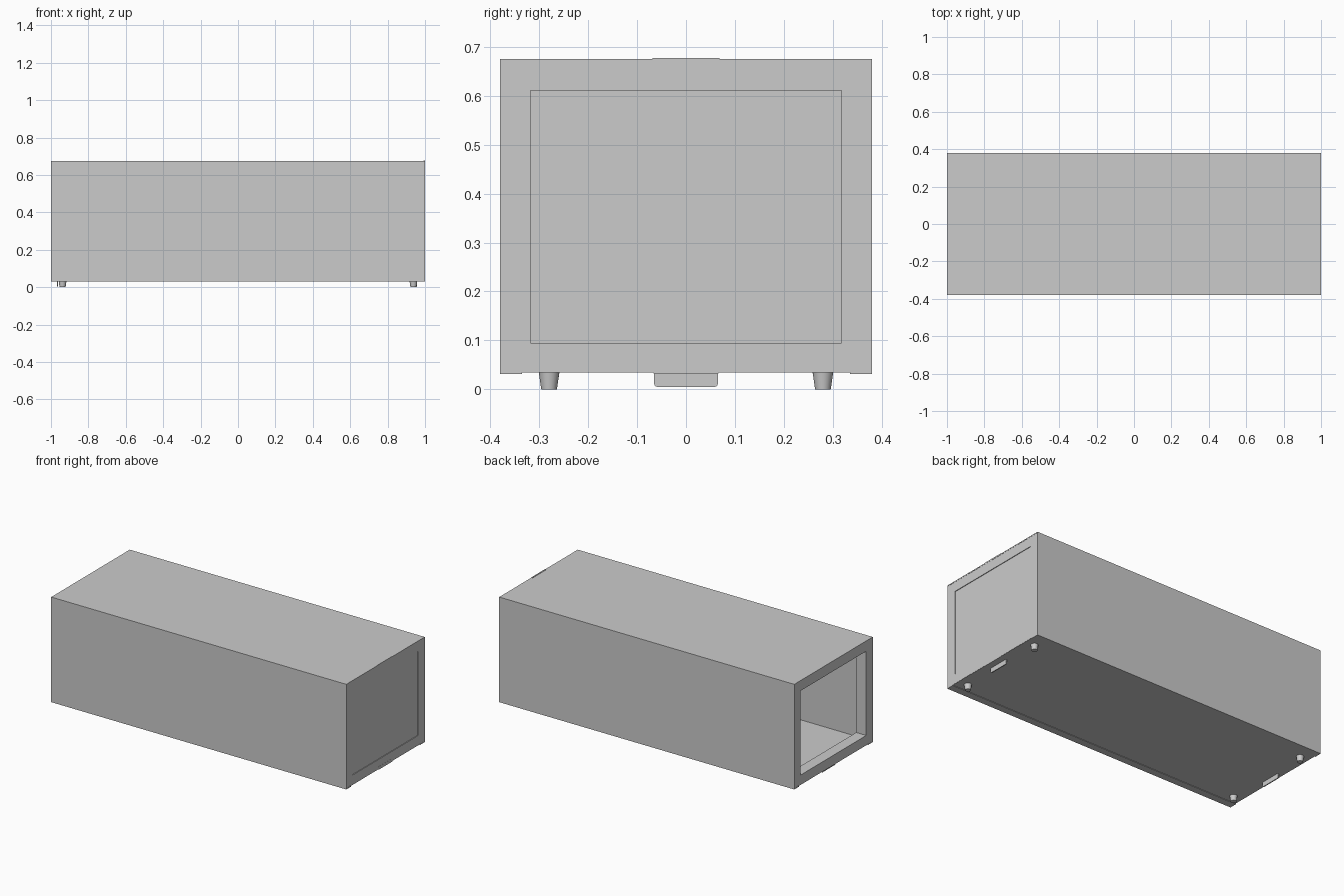
import bpy, bmesh
from math import pi

if "Cube" in bpy.data.objects:
    bpy.data.objects.remove(bpy.data.objects["Cube"])

W, Z0, Z1 = 0.38, 0.031, 0.675   # half width, underside, top
T = 0.006                        # sheet thickness


def finish(name, bm):
    bmesh.ops.recalc_face_normals(bm, faces=bm.faces)
    me = bpy.data.meshes.new(name)
    bm.to_mesh(me)
    bm.free()
    ob = bpy.data.objects.new(name, me)
    bpy.context.collection.objects.link(ob)
    return ob


def box(name, x0, x1, y0, y1, z0, z1, bevel=0):
    bm = bmesh.new()
    bmesh.ops.create_cube(bm, size=1)
    for v in bm.verts:
        v.co.x = (x0 + x1) / 2 + v.co.x * (x1 - x0)
        v.co.y = (y0 + y1) / 2 + v.co.y * (y1 - y0)
        v.co.z = (z0 + z1) / 2 + v.co.z * (z1 - z0)
    if bevel:
        edges = [e for e in bm.edges if abs(e.verts[0].co.x - e.verts[1].co.x) > 1e-4]
        bmesh.ops.bevel(bm, geom=edges, offset=bevel, segments=3, affect='EDGES', profile=0.5)
    return finish(name, bm)


def sheet_profile(name, inner, outer, x0, x1):
    """Closed outline in the y-z plane, extruded along x."""
    bm = bmesh.new()
    n = len(outer)
    rings = [[[bm.verts.new((x, y, z)) for y, z in loop] for loop in (outer, inner)] for x in (x0, x1)]
    for i in range(n - 1):
        for o, k in rings:
            bm.faces.new((o[i], o[i + 1], k[i + 1], k[i]))
        for s in (0, 1):
            a, b = rings[0][s], rings[1][s]
            bm.faces.new((a[i], a[i + 1], b[i + 1], b[i]))
    for i in (0, n - 1):
        bm.faces.new((rings[0][0][i], rings[1][0][i], rings[1][1][i], rings[0][1][i]))
    return finish(name, bm)


def end_frame(name, x0, x1):
    """Mitred rectangular frame with a square section."""
    def rect(hw, z0, z1):
        return [(-hw, z0), (hw, z0), (hw, z1), (-hw, z1)]
    loops = [(x0, rect(W - 0.002, Z0 + 0.004, Z1 - 0.002)), (x1, rect(W - 0.002, Z0 + 0.004, Z1 - 0.002)),
             (x1, rect(0.318, 0.095, 0.611)), (x0, rect(0.318, 0.095, 0.611))]
    bm = bmesh.new()
    rings = [[bm.verts.new((x, y, z)) for y, z in r] for x, r in loops]
    for j in range(4):
        a, b = rings[j], rings[(j + 1) % 4]
        for i in range(4):
            k = (i + 1) % 4
            bm.faces.new((a[i], a[k], b[k], b[i]))
    return finish(name, bm)


# Folded outer cover: underside flanges, two sides and top
fl = 0.335
outer = [(-fl, Z0), (-W, Z0), (-W, Z1), (W, Z1), (W, Z0), (fl, Z0)]
w = W - T
inner = [(-fl, Z0 + T), (-w, Z0 + T), (-w, Z1 - T), (w, Z1 - T), (w, Z0 + T), (fl, Z0 + T)]
sheet_profile("outer_cover", inner, outer, -1, 1)

# Floor plate
box("floor_plate", -0.998, 0.998, -W + T, W - T, Z0 + 0.003, Z0 + 0.003 + T)

# Frames at both ends, closing panel on the right end only
end_frame("left_frame", -0.999, -0.931)
end_frame("right_frame", 0.931, 0.999)
box("right_panel", 0.985, 0.995, -0.318, 0.318, 0.095, 0.611)

# Four tapered feet
for sx in (-1, 1):
    for sy in (-1, 1):
        bpy.ops.mesh.primitive_cone_add(vertices=24, radius1=0.016, radius2=0.021, depth=0.034,
                                        location=(0.938 * sx, 0.28 * sy, 0.017))
        foot = bpy.context.object
        foot.name = "foot"
        bpy.ops.object.shade_smooth_by_angle(angle=pi / 5)

# Tabs under each end, plus lips on the right end
for name, x in (("left_tab", -0.968), ("right_tab", 0.952)):
    box(name, x, x + 0.006, -0.065, 0.065, 0.005, 0.037, 0.006)
box("lower_lip", 0.99, 1.0, -0.068, 0.068, 0.032, 0.05, 0.004)
box("upper_lip", 0.992, 1.0, -0.068, 0.068, 0.672, 0.677)
